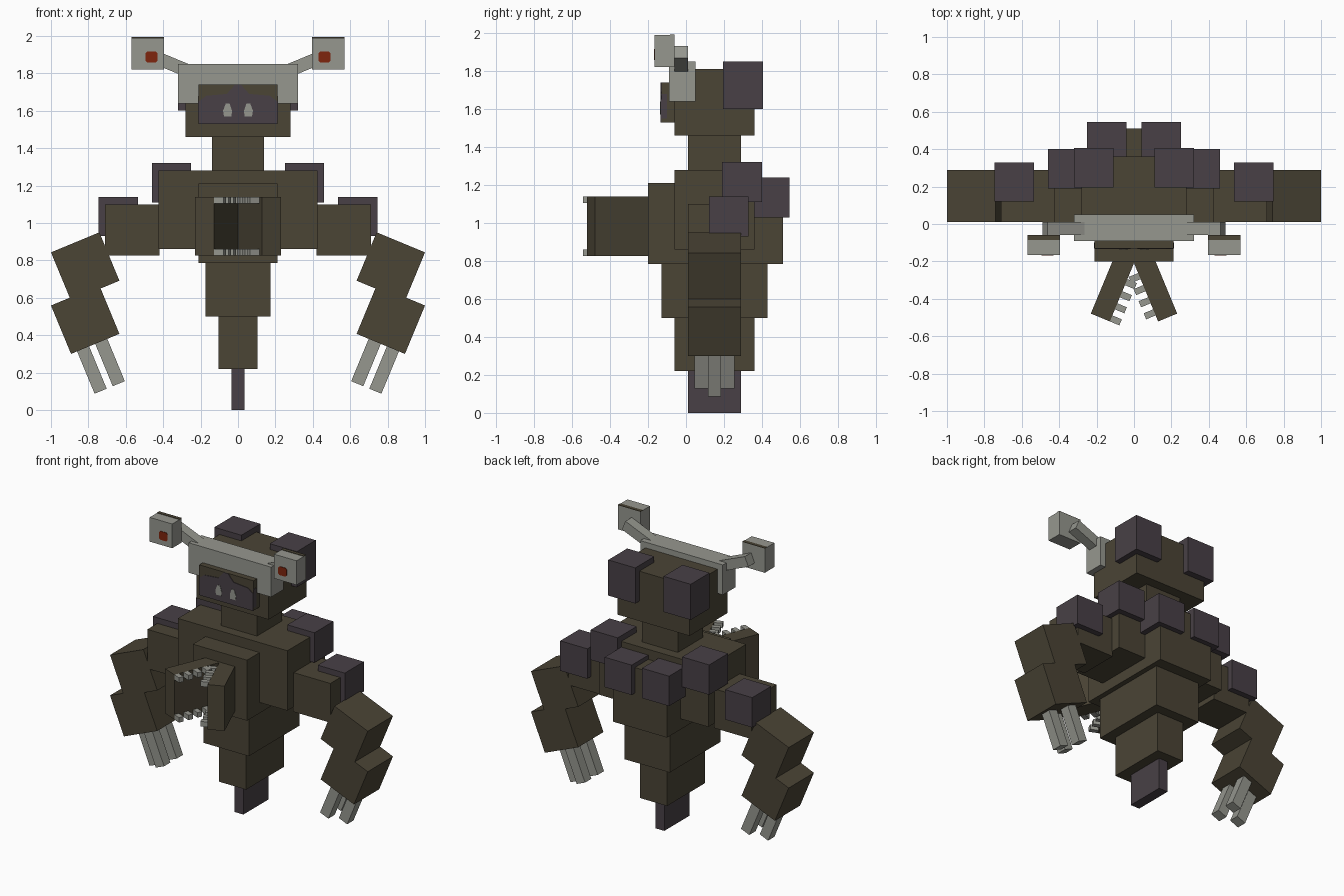
import bpy
import bmesh
from math import radians
from mathutils import Matrix, Vector

if "Cube" in bpy.data.objects:
    bpy.data.objects.remove(bpy.data.objects["Cube"])


def material(name, rgb):
    m = bpy.data.materials.new(name)
    m.use_nodes = True
    m.diffuse_color = (*rgb, 1)
    m.node_tree.nodes["Principled BSDF"].inputs["Base Color"].default_value = (*rgb, 1)
    return m


BROWN = material("dark olive brown", (0.069, 0.058, 0.036))
GRAY = material("bone gray", (0.305, 0.309, 0.275))
PURPLE = material("dull purple", (0.065, 0.051, 0.061))
RUST = material("rust red", (0.21, 0.018, 0.004))


def finish(name, bm, mat):
    bmesh.ops.recalc_face_normals(bm, faces=bm.faces)
    me = bpy.data.meshes.new(name)
    bm.to_mesh(me)
    bm.free()
    me.materials.append(mat)
    ob = bpy.data.objects.new(name, me)
    bpy.context.collection.objects.link(ob)
    return ob


def box(name, mat, x, y, z, frame=Matrix()):
    """Box spanning the given ranges inside a local frame."""
    bm = bmesh.new()
    bmesh.ops.create_cube(bm, size=1)
    lo, hi = Vector((x[0], y[0], z[0])), Vector((x[1], y[1], z[1]))
    place = Matrix.Translation((lo + hi) / 2) @ Matrix.Diagonal((*(hi - lo), 1))
    bm.transform(frame @ place)
    return finish(name, bm, mat)


def plate(name, mat, outline, y, depth=0.004):
    """Thin painted plate facing the front."""
    bm = bmesh.new()
    face = bm.faces.new([bm.verts.new((px, y, pz)) for px, pz in outline])
    out = bmesh.ops.extrude_face_region(bm, geom=[face])["geom"]
    verts = [v for v in out if isinstance(v, bmesh.types.BMVert)]
    bmesh.ops.translate(bm, verts=verts, vec=(0, -depth, 0))
    return finish(name, bm, mat)


def sym(w):
    return (-w, w)


# Trunk and head
box("head", BROWN, sym(0.28), (-0.06, 0.36), (1.46, 1.81))
box("snout", BROWN, sym(0.21), (-0.13, -0.02), (1.53, 1.74))
box("brow_plate", GRAY, sym(0.32), (-0.09, 0.05), (1.64, 1.85))
box("neck", BROWN, sym(0.14), (0.01, 0.29), (1.28, 1.46))
box("shoulders", BROWN, sym(0.425), (-0.06, 0.36), (0.86, 1.28))
box("chest", BROWN, sym(0.21), (-0.2, 0.51), (0.785, 1.21))
box("abdomen", BROWN, sym(0.175), (-0.13, 0.43), (0.5, 0.785))
box("lower_body", BROWN, sym(0.105), (-0.06, 0.36), (0.22, 0.5))
box("tail", PURPLE, sym(0.035), (0.01, 0.29), (0, 0.22))

# Painted muzzle with a pointed centre
half = [(0.21, 1.53), (0.21, 1.65), (0.17, 1.68), (0.06, 1.69), (0.015, 1.74)]
plate("muzzle_paint", PURPLE, half + [(-x, z) for x, z in reversed(half)], -0.13)

for s, side in ((1, "left"), (-1, "right")):
    def span(a, b):
        return tuple(sorted((s * a, s * b)))

    nostril = [(0.035, 1.57), (0.075, 1.57), (0.08, 1.60), (0.065, 1.64), (0.045, 1.64), (0.032, 1.60)]
    plate(f"{side}_nostril", GRAY, [(s * x, z) for x, z in nostril], -0.134, 0.003)
    box(f"{side}_muzzle_paint", PURPLE, span(0.208, 0.213), (-0.13, -0.1), (1.55, 1.68))

    # Purple growths
    for name, x, y, z in (("head", 0.11, 0.195, 1.60), ("shoulder", 0.25, 0.19, 1.11),
                          ("back", 0.04, 0.335, 1.03), ("arm", 0.535, 0.12, 0.93)):
        w = 0.21
        top = 0.25 if name == "head" else w
        box(f"{side}_{name}_growth", PURPLE, span(x, x + w), (y, y + w), (z, z + top))

    # Eye on a slanted stalk
    tilt = Matrix.Translation((s * 0.477, 0, 1.9)) @ Matrix.Rotation(radians(-22.5 * s), 4, 'Y')
    box(f"{side}_eye_stalk", GRAY, span(-0.23, 0), (-0.06, 0.01), sym(0.035), tilt)
    box(f"{side}_eye", GRAY, span(0.395, 0.57), (-0.165, -0.06), (1.82, 1.99))
    box(f"{side}_eye_stripe", BROWN, span(0.395, 0.57), (-0.085, -0.06), (1.989, 1.993))
    pupil = [(0.44, 1.857), (0.485, 1.857), (0.495, 1.867), (0.495, 1.907),
             (0.485, 1.917), (0.44, 1.917), (0.43, 1.907), (0.43, 1.867)]
    plate(f"{side}_pupil", RUST, [(s * x, z) for x, z in pupil], -0.165)

    # Arm segments, the lower two tilted inward
    box(f"{side}_upper_arm", BROWN, span(0.42, 0.71), (0.01, 0.29), (0.825, 1.10))
    for name, z in (("elbow", 0.767), ("forearm", 0.483)):
        lean = Matrix.Translation((s * 0.817, 0.15, z)) @ Matrix.Rotation(radians(22.5 * s), 4, 'Y')
        box(f"{side}_{name}", BROWN, sym(0.14), sym(0.14), sym(0.14), lean)
    for i, (u, y) in enumerate(((-0.035, -0.07), (0.07, 0), (-0.035, 0.07))):
        box(f"{side}_finger_{i}", GRAY, span(u - 0.035, u + 0.035),
            (y - 0.035, y + 0.035), (-0.385, -0.14), lean)

    # Chest jaw, hinged open, with interlocking teeth
    jaw = Matrix.Translation((s * 0.18, -0.5, 0)) @ Matrix.Rotation(radians(22.5 * s), 4, 'Z')
    box(f"{side}_jaw", BROWN, sym(0.055), (0, 0.35), (0.825, 1.14), jaw)
    shift = 0 if s < 0 else 0.035
    for i in range(4):
        y = shift + 0.07 * i
        for row, z in (("upper", 1.105), ("lower", 0.825)):
            box(f"{side}_{row}_tooth_{i}", GRAY, span(-0.11, -0.055),
                (y, y + 0.035), (z, z + 0.035), jaw)
